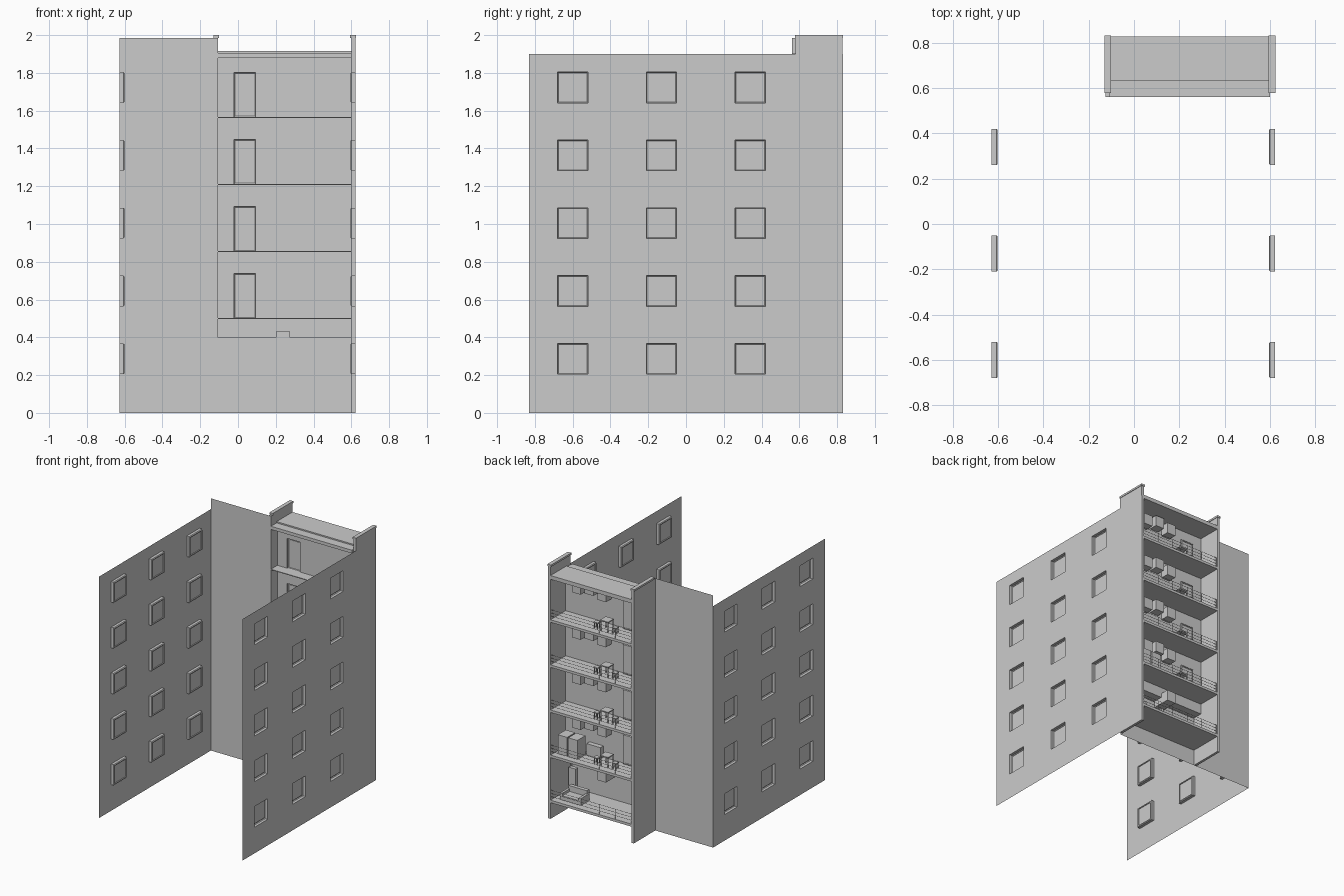
import bpy, bmesh
from mathutils import Vector

cube = bpy.data.objects.get("Cube")
if cube:
    bpy.data.objects.remove(cube, do_unlink=True)

mat = bpy.data.materials.new("plain_grey")
mat.use_nodes = True
GREY = (0.6, 0.6, 0.6, 1)
mat.diffuse_color = GREY
mat.node_tree.nodes["Principled BSDF"].inputs["Base Color"].default_value = GREY


def finish(name, bm):
    bmesh.ops.remove_doubles(bm, verts=bm.verts, dist=0.0002)
    mesh = bpy.data.meshes.new(name)
    bm.to_mesh(mesh)
    bm.free()
    mesh.materials.append(mat)
    ob = bpy.data.objects.new(name, mesh)
    bpy.context.collection.objects.link(ob)
    return ob


def add_box(bm, xs, ys, zs):
    lo, hi = Vector((xs[0], ys[0], zs[0])), Vector((xs[1], ys[1], zs[1]))
    made = bmesh.ops.create_cube(bm, size=1)["verts"]
    bmesh.ops.scale(bm, vec=hi - lo, verts=made)
    bmesh.ops.translate(bm, vec=(lo + hi) / 2, verts=made)


def box(name, xs, ys, zs):
    bm = bmesh.new()
    add_box(bm, xs, ys, zs)
    return finish(name, bm)


def quad(bm, points):
    bm.faces.new([bm.verts.new(p) for p in points])


def pierced_wall(name, place, us, zs, holes, depth, rim=0.012):
    """Thin sheet with recessed panes; place(u, z, d) gives a point d behind it."""
    bm = bmesh.new()
    u_cuts = sorted({*us, *[u for h in holes for u in h[:2]]})
    z_cuts = sorted({*zs, *[z for h in holes for z in h[2:]]})
    for a, b in zip(u_cuts, u_cuts[1:]):
        for c, d in zip(z_cuts, z_cuts[1:]):
            mu, mz = (a + b) / 2, (c + d) / 2
            if not any(h[0] < mu < h[1] and h[2] < mz < h[3] for h in holes):
                quad(bm, [place(a, c, 0), place(b, c, 0), place(b, d, 0), place(a, d, 0)])
    # each recess: reveal, frame rim, stepped pane
    for a, b, c, d in holes:
        rings = []
        for inset, back in ((0, 0), (0, depth * 0.8), (rim * 0.4, depth),
                            (rim, depth), (rim, depth * 0.75)):
            i = inset
            rings.append([place(a + i, c + i, back), place(b - i, c + i, back),
                          place(b - i, d - i, back), place(a + i, d - i, back)])
        for r, s in zip(rings, rings[1:]):
            for k in range(4):
                n = (k + 1) % 4
                quad(bm, [r[k], r[n], s[n], s[k]])
        quad(bm, rings[-1])
    return finish(name, bm)


# Side walls with a grid of recessed windows
FLOOR = 0.355
windows = [(y, y + 0.16, 0.205 + 0.359 * k, 0.368 + 0.359 * k)
           for y in (-0.68, -0.21, 0.26) for k in range(5)]
pierced_wall("left_side_wall", lambda u, z, d: (0.622 - d, u, z),
             (-0.83, 0.83), (0, 1.9), windows, 0.026)
pierced_wall("right_side_wall", lambda u, z, d: (-0.628 + d, u, z),
             (-0.83, 0.56), (0, 1.9), windows, 0.026)

# Cross wall: tall part beside the tower and low part below it
bm = bmesh.new()
for x0, x1, top in ((-0.628, -0.125, 1.985), (-0.125, 0.6, 0.4)):
    quad(bm, [(x0, 0.56, 0), (x1, 0.56, 0), (x1, 0.56, top), (x0, 0.56, top)])
quad(bm, [(-0.105, 0.56, 0.4), (0.6, 0.56, 0.4), (0.6, 0.64, 0.4), (-0.105, 0.64, 0.4)])
finish("cross_wall", bm)

# Recessed tower wall with one door per upper floor
floors = [0.147 + FLOOR * k for k in range(5)]
doors = [(-0.02, 0.093, z, z + 0.235) for z in floors[1:]]
pierced_wall("tower_wall", lambda u, z, d: (u, 0.64 + d, z),
             (-0.105, 0.6), (0.4, 1.9), doors, 0.015, 0.01)

# Tower side piers and their caps
for side, x0, x1, y0 in (("right", -0.125, -0.105, 0.56), ("left", 0.6, 0.621, 0.58)):
    box(side + "_pier", (x0, x1), (y0, 0.828), (0, 1.985))
    box(side + "_pier_cap", (x0 - 0.006, x1 + 0.004), (0.577, 0.832), (1.985, 2.0))

# Roof and floor slabs
X = (-0.105, 0.6)
box("roof_slab", X, (0.63, 0.828), (1.885, 1.915))
box("roof_eave", X, (0.56, 0.63), (1.88, 1.905))
for n, z in enumerate(floors):
    box(f"floor_slab_{n}", X, (0.56 if n == 0 else 0.64, 0.828), (z - 0.02, z))
    if n:
        box(f"front_ledge_{n}", X, (0.56, 0.64), (z - 0.006, z))

# Thin balcony railings
bm = bmesh.new()
for z in floors:
    for h in (0.025, 0.05, 0.075):
        add_box(bm, X, (0.82, 0.822), (z + h, z + h + 0.002))
    for k in range(6):
        x = -0.1 + 0.139 * k
        add_box(bm, (x, x + 0.002), (0.82, 0.822), (z, z + 0.077))
finish("balcony_railings", bm)


def table(bm, x, y, z, w, h):
    add_box(bm, (x - w, x + w), (y - w, y + w), (z + h - 0.008, z + h))
    for sx in (-1, 1):
        for sy in (-1, 1):
            px, py = x + sx * (w - 0.005), y + sy * (w - 0.005)
            add_box(bm, (px - 0.003, px + 0.003), (py - 0.003, py + 0.003), (z, z + h))


# Furniture: wall cupboards, a table and stools on each floor
for n, z in enumerate(floors):
    bm = bmesh.new()
    count = 1 if n == 0 else 3
    back = 0.56 if n == 0 else 0.642
    for k in range(count):
        x = 0.2 + 0.11 * k
        low = z + 0.2 + 0.02 * (k % 2)
        add_box(bm, (x, x + 0.075), (back, 0.71), (low, low + 0.085))
    finish(f"wall_cupboards_{n}", bm)
    if n:
        bm = bmesh.new()
        table(bm, 0.17, 0.74, z, 0.035, 0.085)
        for x in (0.09, 0.25):
            table(bm, x, 0.75, z, 0.018, 0.05)
        finish(f"table_and_stools_{n}", bm)

# Tall kitchen units on the second floor
z = floors[1]
for k, x in enumerate((0.4, 0.49)):
    box(f"kitchen_unit_{k}", (x, x + 0.08), (0.68, 0.78), (z, z + 0.15))
box("kitchen_counter", (0.27, 0.39), (0.642, 0.68), (z, z + 0.09))

# Sofa and tall panel on the lowest floor
z = floors[0]
bm = bmesh.new()
add_box(bm, (0.38, 0.54), (0.68, 0.78), (z, z + 0.035))
add_box(bm, (0.38, 0.54), (0.66, 0.69), (z, z + 0.08))
for x in (0.37, 0.53):
    add_box(bm, (x, x + 0.02), (0.67, 0.78), (z, z + 0.055))
finish("sofa", bm)
box("tall_panel", (0.52, 0.58), (0.6, 0.63), (z, z + 0.19))
